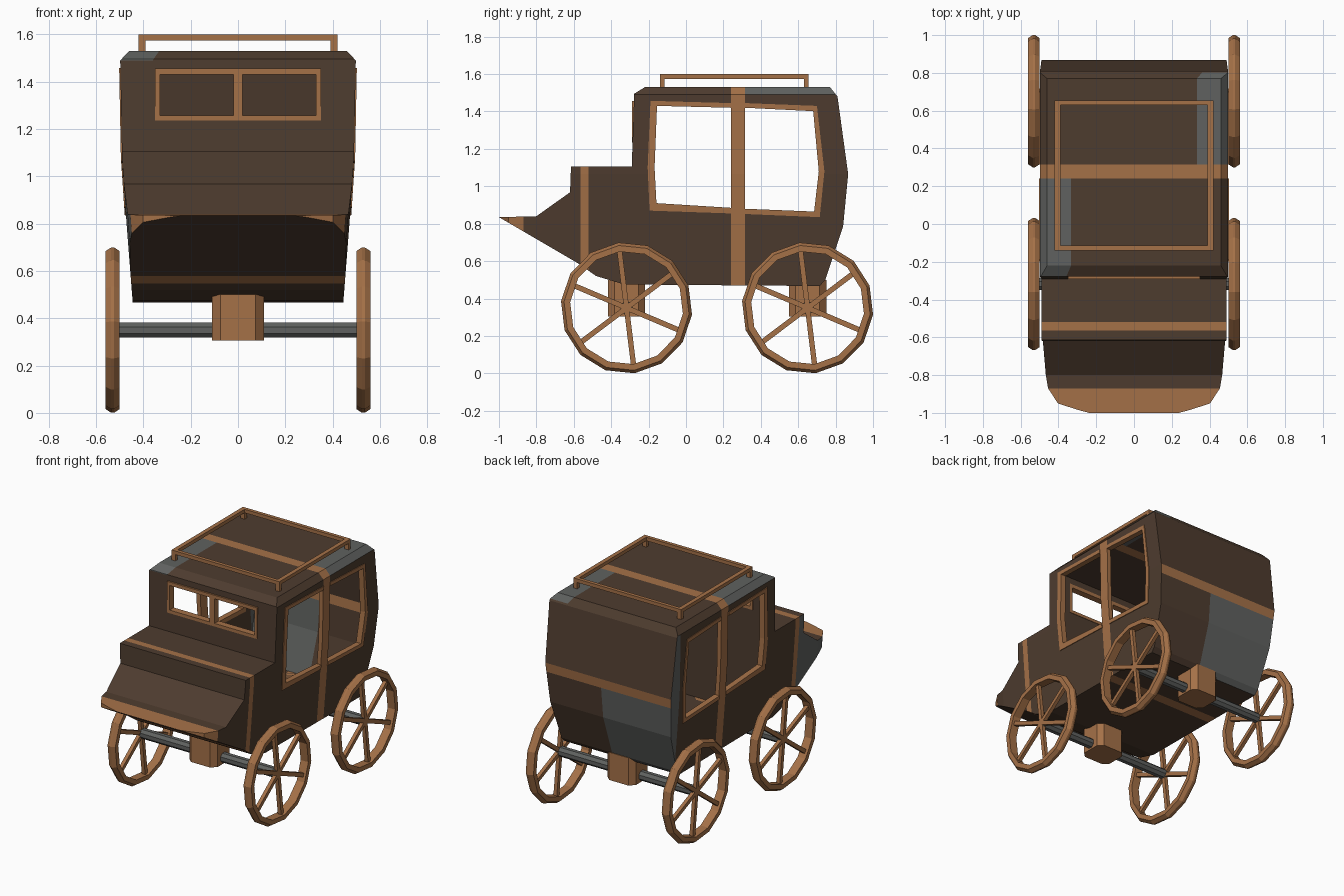
import bpy, bmesh, math
from mathutils import Vector, Matrix

if "Cube" in bpy.data.objects:
    bpy.data.objects.remove(bpy.data.objects["Cube"])


def mat(name, col):
    m = bpy.data.materials.new(name)
    m.diffuse_color = (*col, 1)
    m.use_nodes = True
    m.node_tree.nodes["Principled BSDF"].inputs["Base Color"].default_value = m.diffuse_color
    return m


MATS = [mat("dark brown wood", (0.076, 0.045, 0.028)),
        mat("light wood trim", (0.376, 0.165, 0.064)),
        mat("grey metal", (0.115, 0.120, 0.115))]
BROWN, TRIM, GREY = 0, 1, 2


def finish(name, bm, index=None):
    bmesh.ops.recalc_face_normals(bm, faces=bm.faces)
    if index is not None:
        for f in bm.faces:
            f.material_index = index
    me = bpy.data.meshes.new(name)
    bm.to_mesh(me)
    bm.free()
    for m in MATS:
        me.materials.append(m)
    ob = bpy.data.objects.new(name, me)
    bpy.context.collection.objects.link(ob)
    return ob


def add_box(bm, lo, hi, rot=None):
    lo, hi = Vector(lo), Vector(hi)
    m = Matrix.Translation((lo + hi) / 2) @ Matrix.Diagonal((*(hi - lo), 1))
    return bmesh.ops.create_cube(bm, size=1, matrix=(rot or Matrix()) @ m)["verts"]


def lerp(table, t):
    if t <= table[0][0]:
        return table[0][1]
    for (a, u), (b, v) in zip(table, table[1:]):
        if t <= b:
            return u + (v - u) * (t - a) / (b - a)
    return table[-1][1]


def half_width(z):
    return lerp([(0.465, 0.445), (0.785, 0.47), (1.065, 0.49),
                 (1.49, 0.498), (1.535, 0.455)], z)


def nose(y):
    return lerp([(-1, 0.5), (-0.985, 0.62), (-0.95, 0.85), (-0.87, 0.96),
                 (-0.8, 0.985), (-0.6, 1)], y)


def prism(profile, half):
    # side outline (y, z) pulled across x
    bm = bmesh.new()
    f = bm.faces.new([bm.verts.new((-half, y, z)) for y, z in profile])
    r = bmesh.ops.extrude_face_region(bm, geom=[f])
    bmesh.ops.translate(bm, vec=(2 * half, 0, 0),
                        verts=[v for v in r["geom"] if isinstance(v, bmesh.types.BMVert)])
    bmesh.ops.recalc_face_normals(bm, faces=bm.faces)
    return bm


def paint(f):
    # colour zones of the coach body
    c, n = f.calc_center_median(), f.normal
    if 0.24 < c.y < 0.315 or -0.565 < c.y < -0.52:
        return TRIM
    if c.y < -0.87:
        return TRIM if n.z > -0.1 else BROWN
    if c.z > 1.49:
        return GREY if (c.x < -0.355 and c.y < 0.24) or (c.x > 0.355 and c.y > 0.315) else BROWN
    if abs(n.y) > 0.7 and c.y > 0.7:
        if 1.0 < c.z < 1.065:
            return TRIM
        return GREY if c.z < 1.0 and c.x < 0.06 else BROWN
    if n.x < -0.5 and c.x < 0 and (c.y < -0.565 or c.y > 0.77):
        return GREY
    return BROWN


def shell(name, profile, inset):
    bm = prism(profile, 0.5)
    bmesh.ops.triangulate(bm, faces=bm.faces)
    cuts = [((0, 0, 1), z) for z in (0.785, 1.0, 1.065, 1.49)]
    cuts += [((0, 1, 0), y) for y in (-0.985, -0.95, -0.87, -0.8, -0.6, -0.565, -0.52, 0.24, 0.315, 0.77)]
    cuts += [((1, 0, 0), x / 0.98) for x in (-0.355, 0.06, 0.355)]
    for n, d in cuts:
        bmesh.ops.bisect_plane(bm, geom=bm.verts[:] + bm.edges[:] + bm.faces[:],
                               dist=1e-5, plane_co=Vector(n) * d, plane_no=n)
    for v in bm.verts:
        v.co.x *= (half_width(v.co.z) - inset) / 0.5 * nose(v.co.y)
    bmesh.ops.triangulate(bm, faces=bm.faces)
    bmesh.ops.recalc_face_normals(bm, faces=bm.faces)
    # flip inner test: normals point out of each solid here
    for f in bm.faces:
        f.material_index = paint(f)
    return finish(name, bm)


def cut(body, cutter):
    cutter.hide_render = True
    m = body.modifiers.new("cut", 'BOOLEAN')
    m.operation, m.solver, m.object = 'DIFFERENCE', 'EXACT', cutter
    bpy.context.view_layer.objects.active = body
    bpy.ops.object.modifier_apply(modifier=m.name)
    bpy.data.objects.remove(cutter)


# Coach body with driver's box and footboard, hollow cabin
body = shell("coach_body", [
    (-1.0, 0.835), (-0.8, 0.84), (-0.62, 0.968), (-0.615, 1.105), (-0.29, 1.105),
    (-0.277, 1.495), (-0.22, 1.53), (0.77, 1.53), (0.81, 1.48), (0.867, 1.065),
    (0.84, 0.785), (0.745, 0.5), (0.715, 0.467), (-0.33, 0.475), (-0.48, 0.52),
    (-0.58, 0.59)], 0)
cut(body, shell("cavity", [
    (-0.25, 0.50), (-0.245, 1.50), (0.77, 1.50), (0.835, 1.065), (0.81, 0.785),
    (0.72, 0.50)], 0.03))

# Side windows: each path runs post-top, outer edge, post-bottom
windows = [
    ("front_side_window",
     [(0.24, 1.445), (-0.19, 1.457), (-0.205, 1.10), (-0.195, 0.87), (0.24, 0.855)],
     [(0.24, 1.42), (-0.155, 1.43), (-0.168, 1.10), (-0.158, 0.91), (0.24, 0.885)]),
    ("rear_side_window",
     [(0.315, 1.445), (0.70, 1.43), (0.74, 1.08), (0.715, 0.835), (0.315, 0.852)],
     [(0.315, 1.42), (0.68, 1.402), (0.71, 1.08), (0.685, 0.865), (0.315, 0.88)])]
for name, outer, inner in windows:
    cut(body, finish("cutter", prism(inner, 1), TRIM))
    bm = bmesh.new()
    for s in (-1, 1):
        rows = []
        for o, i in zip(outer, inner):
            rows.append([bm.verts.new((s * (half_width(p[1]) + d), *p))
                         for p, d in ((o, 0.005), (i, 0.005), (i, -0.035), (o, -0.035))])
        for a, b in zip(rows, rows[1:]):
            for k in range(4):
                j = (k + 1) % 4
                bm.faces.new((a[k], a[j], b[j], b[k]))
        bm.faces.new(rows[0])
        bm.faces.new(rows[-1])
    finish(name + "_frames", bm, TRIM)

# Front window opening and frame
bm = bmesh.new()
add_box(bm, (-0.335, -0.4, 1.25), (0.335, -0.2, 1.435))
cut(body, finish("cutter", bm, TRIM))
bm = bmesh.new()
Y0, Y1 = -0.290, -0.243
for x0, x1, z0, z1 in ((-0.35, 0.35, 1.43, 1.455), (-0.35, 0.35, 1.235, 1.257),
                       (-0.35, -0.33, 1.257, 1.43), (0.33, 0.35, 1.257, 1.43),
                       (-0.02, 0.02, 1.257, 1.43)):
    add_box(bm, (x0, Y0, z0), (x1, Y1, z1))
finish("front_window_frame", bm, TRIM)

# Luggage rail on the roof
bm = bmesh.new()
for s in (-1, 1):
    xa, xb = sorted((s * 0.39, s * 0.42))
    add_box(bm, (xa, -0.14, 1.575), (xb, 0.655, 1.6))
    for y in (-0.14, 0.63):
        add_box(bm, (xa, y, 1.52), (xb, y + 0.025, 1.576))
for y in (-0.14, 0.63):
    add_box(bm, (-0.39, y, 1.575), (0.39, y + 0.025, 1.6))
finish("roof_rail", bm, TRIM)

# Wheels, axles and axle blocks
SIDES, R = 14, 0.352
SECTION = [(R, 0.006), (0.336, 0.03), (0.303, 0.03), (0.303, -0.03), (0.336, -0.03), (R, -0.006)]
for label, cy in (("front", -0.318), ("rear", 0.65)):
    for side, cx in (("left", -0.53), ("right", 0.53)):
        bm = bmesh.new()
        centre = Matrix.Translation((cx, cy, 0.35))
        rings = []
        for i in range(SIDES):
            a = math.radians(97) + math.tau * i / SIDES
            rings.append([bm.verts.new(centre @ Vector((x, r * math.cos(a), r * math.sin(a))))
                          for r, x in SECTION])
        for i in range(SIDES):
            a, b = rings[i], rings[(i + 1) % SIDES]
            for k in range(6):
                j = (k + 1) % 6
                bm.faces.new((a[k], a[j], b[j], b[k]))
        for i in range(6):
            rot = Matrix.Rotation(math.radians(97 + 60 * i), 4, 'X')
            add_box(bm, (-0.013, 0, -0.014), (0.013, 0.31, 0.014), centre @ rot)
        finish(f"{label}_{side}_wheel", bm, TRIM)
    bm = bmesh.new()
    bmesh.ops.create_cone(bm, cap_ends=True, segments=8, radius1=0.035, radius2=0.035, depth=1.06,
                          matrix=Matrix.Translation((0, cy, 0.35)) @ Matrix.Rotation(math.pi / 2, 4, 'Y')
                          @ Matrix.Rotation(math.pi / 8, 4, 'Z'))
    finish(f"{label}_axle", bm, GREY)
    bm = bmesh.new()
    add_box(bm, (-0.11, cy - 0.1, 0.305), (0.11, cy + 0.1, 0.50))
    upright = [e for e in bm.edges if abs(e.verts[0].co.z - e.verts[1].co.z) > 0.1]
    bmesh.ops.bevel(bm, geom=upright, offset=0.035, segments=1, affect='EDGES')
    finish(f"{label}_axle_block", bm, TRIM)
